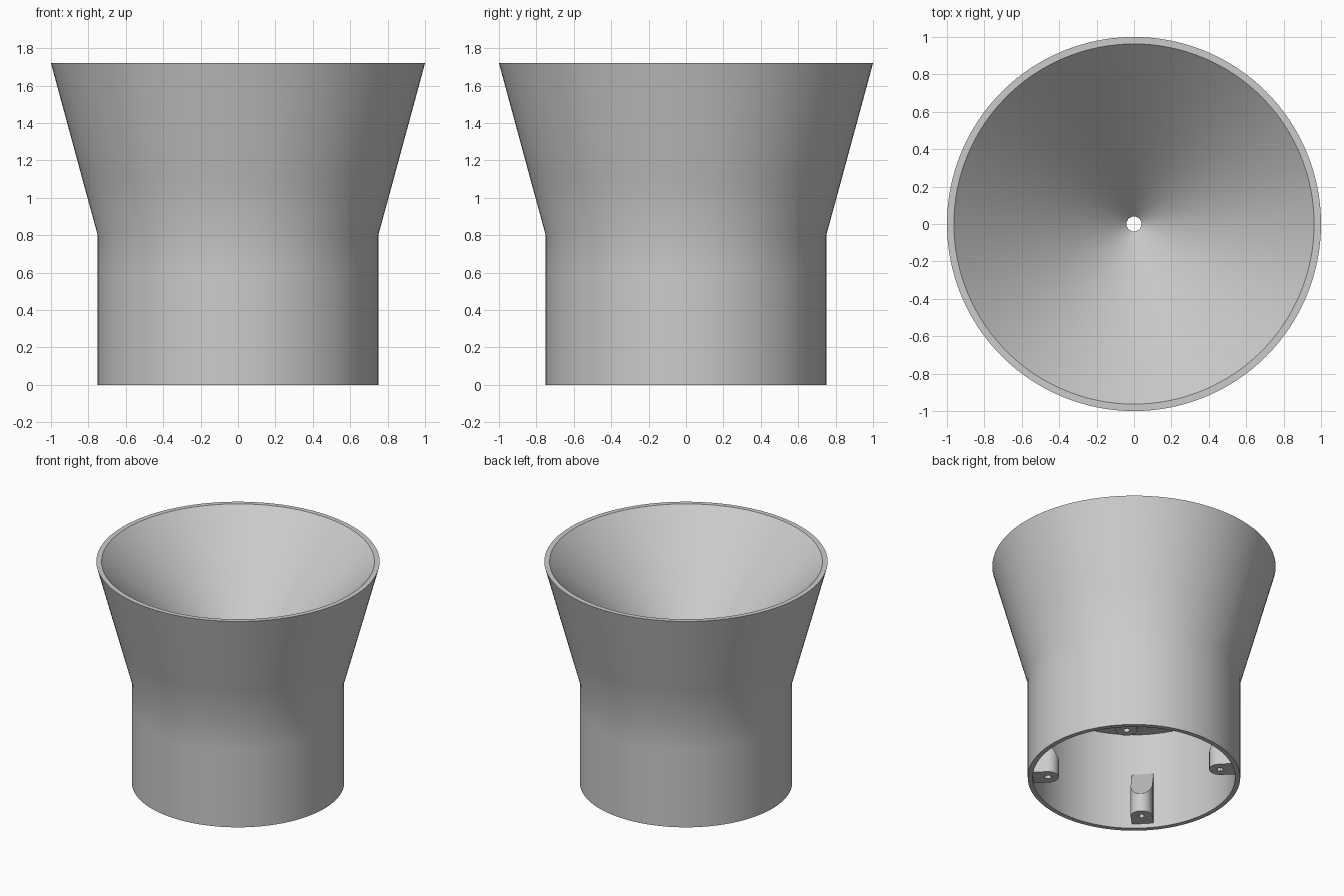
import bpy, bmesh, math
from mathutils import Matrix

cube = bpy.data.objects.get("Cube")
if cube:
    bpy.data.objects.remove(cube)

grey = bpy.data.materials.new("plain_grey")
grey.use_nodes = True
colour = (0.6, 0.6, 0.6, 1)
grey.diffuse_color = colour
grey.node_tree.nodes["Principled BSDF"].inputs["Base Color"].default_value = colour


def make_object(name, bm, angle):
    bmesh.ops.recalc_face_normals(bm, faces=bm.faces)
    mesh = bpy.data.meshes.new(name)
    bm.to_mesh(mesh)
    bm.free()
    mesh.materials.append(grey)
    obj = bpy.data.objects.new(name, mesh)
    bpy.context.collection.objects.link(obj)
    bpy.ops.object.select_all(action='DESELECT')
    obj.select_set(True)
    bpy.context.view_layer.objects.active = obj
    bpy.ops.object.shade_smooth_by_angle(angle=math.radians(angle))
    return obj


def ring_points(bm, points):
    return [bm.verts.new(p) for p in points]


def bridge(bm, a, b):
    n = len(a)
    for i in range(n):
        j = (i + 1) % n
        bm.faces.new((a[i], a[j], b[j], b[i]))


# Funnel body: flared outside, conical bowl with drain hole, hollow base
WALL = 0.715
profile = [(0.75, 0), (0.75, 0.6), (0.75, 0.8), (0.832, 1.1), (1, 1.72),
           (0.963, 1.72), (0.04, 0.8), (0.04, 0.76), (WALL, 0.76), (WALL, 0)]
SEGMENTS = 128
turns = [2 * math.pi * i / SEGMENTS for i in range(SEGMENTS)]
bm = bmesh.new()
rings = [ring_points(bm, [(r * math.cos(t), r * math.sin(t), z) for t in turns])
         for r, z in profile]
for i, ring in enumerate(rings):
    bridge(bm, ring, rings[(i + 1) % len(rings)])
make_object("funnel_body", bm, 30)


# Screw posts: rounded inner side, sloping top, blind hole underneath
POST_R, CENTRE, BOTTOM = 0.077, 0.61, 0.035


def slope_height(x):
    return 0.175 + 1.45 * (x - CENTRE + POST_R)


def screw_post(name, azimuth):
    bm = bmesh.new()
    steps = 16
    arc = [math.pi / 2 + math.pi * i / steps for i in range(steps + 1)]
    outline = [(CENTRE + POST_R * math.cos(t), POST_R * math.sin(t)) for t in arc]
    outline += [(WALL + 0.01, -POST_R), (WALL + 0.01, POST_R)]
    hole = []
    for x, y in outline:
        t = math.atan2(y, x - CENTRE)
        hole.append((CENTRE + 0.024 * math.cos(t), 0.024 * math.sin(t)))
    low = ring_points(bm, [(x, y, BOTTOM) for x, y in outline])
    high = ring_points(bm, [(x, y, slope_height(x)) for x, y in outline])
    mouth = ring_points(bm, [(x, y, BOTTOM) for x, y in hole])
    floor = ring_points(bm, [(x, y, BOTTOM + 0.1) for x, y in hole])
    bridge(bm, low, high)
    bridge(bm, mouth, low)
    bridge(bm, floor, mouth)
    bm.faces.new(high)
    bm.faces.new(floor)
    bm.transform(Matrix.Rotation(azimuth, 4, 'Z'))
    make_object(name, bm, 30)


for i, place in enumerate(("back_left", "back_right", "front_right", "front_left")):
    screw_post("screw_post_" + place, math.radians(45 + 90 * i))
